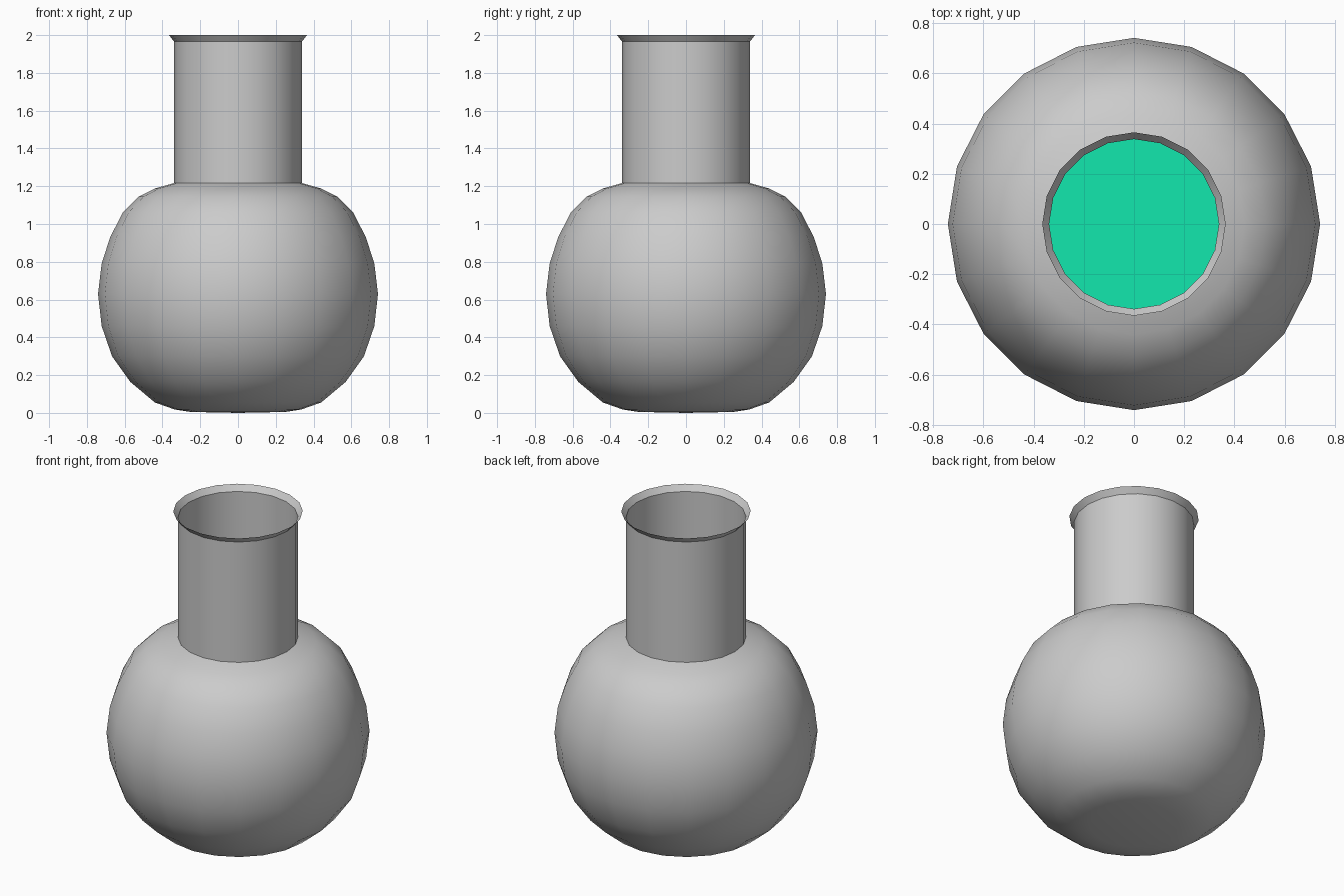
import bpy, bmesh
from math import cos, sin, tau, radians

if "Cube" in bpy.data.objects:
    bpy.data.objects.remove(bpy.data.objects["Cube"])

SIDES = 20


def lathe(name, profile, angle=30):
    """Revolve (radius, z) points about z; radius 0 becomes a single pole."""
    bm = bmesh.new()
    rings = []
    for r, z in profile:
        if r == 0:
            rings.append([bm.verts.new((0, 0, z))] * SIDES)
        else:
            rings.append([bm.verts.new((r * cos(tau * i / SIDES), r * sin(tau * i / SIDES), z))
                          for i in range(SIDES)])
    for a, b in zip(rings, rings[1:]):
        for i in range(SIDES):
            j = (i + 1) % SIDES
            corners = list(dict.fromkeys([a[i], a[j], b[j], b[i]]))
            bm.faces.new(corners)
    mesh = bpy.data.meshes.new(name)
    bm.to_mesh(mesh)
    bm.free()
    obj = bpy.data.objects.new(name, mesh)
    bpy.context.collection.objects.link(obj)
    bpy.ops.object.select_all(action='DESELECT')
    obj.select_set(True)
    bpy.context.view_layer.objects.active = obj
    bpy.ops.object.shade_smooth_by_angle(angle=radians(angle))
    return obj


# Round body, straight neck and flared lip as one thin glass shell
belly = [(0.25, 0.005), (0.335, 0.018), (0.44, 0.055), (0.57, 0.164), (0.667, 0.30),
         (0.722, 0.46), (0.741, 0.63), (0.722, 0.79), (0.677, 0.93)]
shoulder = [(0.61, 1.06), (0.525, 1.145), (0.44, 1.188), (0.338, 1.217)]
neck = [(0.338, 1.965), (0.365, 2.0)]
lathe("flask", [(0, 0.0)] + belly + shoulder + neck)

# Green liquid filling the belly, slightly inset from the glass
inset = [(r * 0.98, 0.015 + z * 0.98) for r, z in belly]
liquid = lathe("liquid", [(0, 0.015)] + inset + [(0, inset[-1][1])])
green = bpy.data.materials.new("green_liquid")
green.diffuse_color = (0.006, 0.80, 0.42, 1)
green.use_nodes = True
green.node_tree.nodes["Principled BSDF"].inputs["Base Color"].default_value = green.diffuse_color
liquid.data.materials.append(green)
